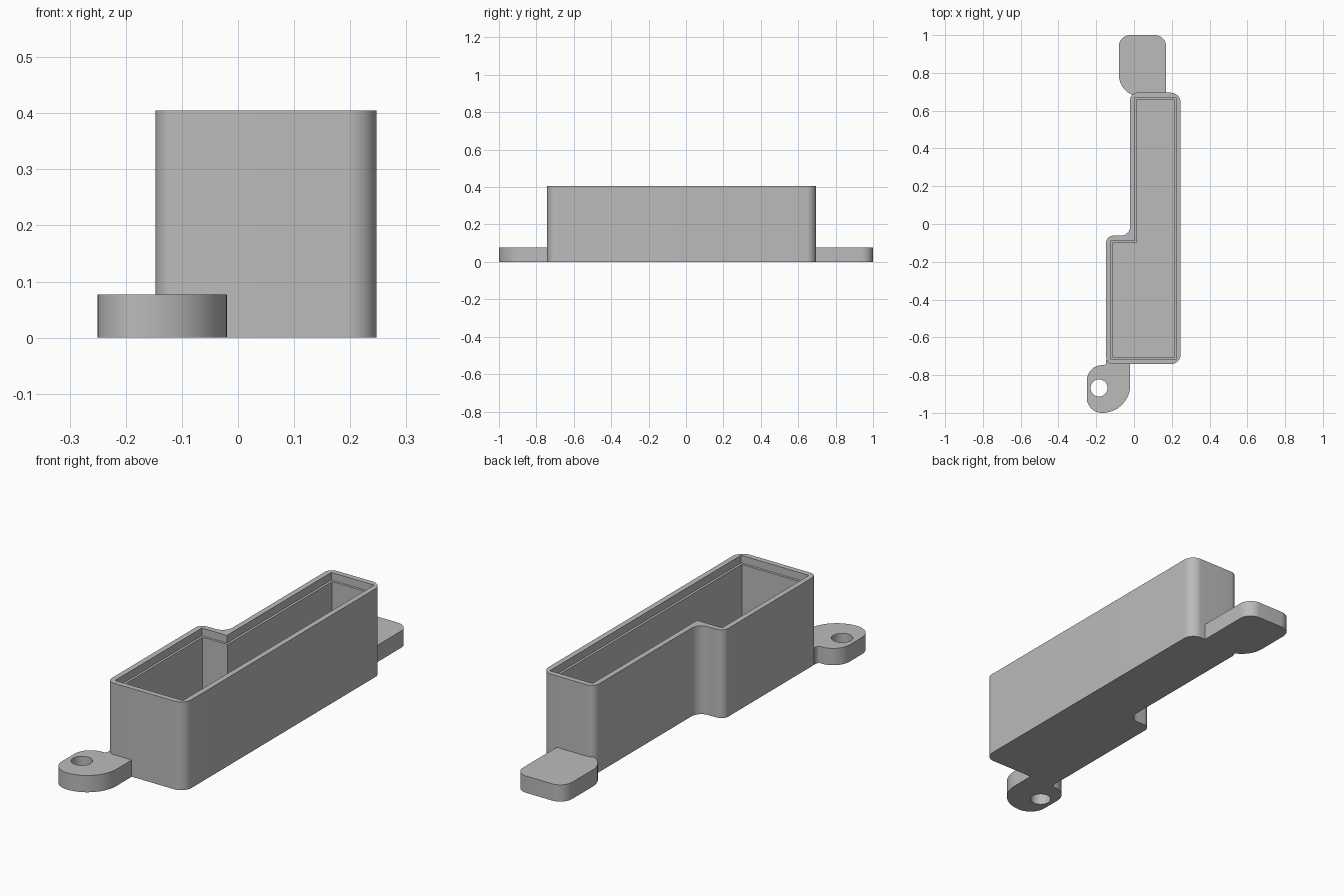
import bpy, bmesh, math
from mathutils import Vector

cube = bpy.data.objects.get("Cube")
if cube:
    bpy.data.objects.remove(cube, do_unlink=True)

grey = bpy.data.materials.new("plain grey")
grey.use_nodes = True
colour = (0.5, 0.5, 0.5, 1)
grey.diffuse_color = colour
grey.node_tree.nodes["Principled BSDF"].inputs["Base Color"].default_value = colour


def rounded(corners, steps=10):
    """Outline from (x, y, radius) corners, each replaced by a tangent arc."""
    points = []
    for i, (x, y, r) in enumerate(corners):
        p = Vector((x, y))
        if r == 0:
            points.append(p)
            continue
        a = (Vector(corners[i - 1][:2]) - p).normalized()
        b = (Vector(corners[(i + 1) % len(corners)][:2]) - p).normalized()
        half = a.angle(b) / 2
        centre = p + (a + b).normalized() * r / math.sin(half)
        start = p + a * r / math.tan(half) - centre
        end = p + b * r / math.tan(half) - centre
        for k in range(steps + 1):
            t = k / steps
            points.append(centre + start.lerp(end, t).normalized() * r)
    return points


def prism(name, outline, low, high):
    bm = bmesh.new()
    base = bm.faces.new([bm.verts.new((p.x, p.y, low)) for p in outline])
    top = bmesh.ops.extrude_face_region(bm, geom=[base])["geom"]
    bmesh.ops.translate(bm, vec=(0, 0, high - low),
                        verts=[v for v in top if isinstance(v, bmesh.types.BMVert)])
    bmesh.ops.recalc_face_normals(bm, faces=bm.faces)
    mesh = bpy.data.meshes.new(name)
    bm.to_mesh(mesh)
    bm.free()
    mesh.materials.append(grey)
    obj = bpy.data.objects.new(name, mesh)
    bpy.context.collection.objects.link(obj)
    return obj


def select(obj):
    bpy.ops.object.select_all(action='DESELECT')
    obj.select_set(True)
    bpy.context.view_layer.objects.active = obj


def cut(obj, cutter):
    mod = obj.modifiers.new("cut", 'BOOLEAN')
    mod.operation, mod.solver, mod.object = 'DIFFERENCE', 'EXACT', cutter
    select(obj)
    bpy.ops.object.modifier_apply(modifier=mod.name)
    bpy.data.objects.remove(cutter, do_unlink=True)


def stepped(inset, right_r=0, left_r=0, inner_r=0):
    """Stepped housing plan, moved inwards by the wall thickness."""
    d = inset
    return rounded([(-0.147 + d, -0.742 + d, left_r), (0.247 - d, -0.742 + d, right_r),
                    (0.247 - d, 0.695 - d, right_r), (-0.02 + d, 0.695 - d, left_r),
                    (-0.02 + d, -0.062 - d, inner_r), (-0.147 + d, -0.062 - d, left_r)])


# Open housing with a shallow lid ledge inside the rim
height, tab_height = 0.405, 0.077
housing = prism("housing", stepped(0, 0.052, 0.036, 0.05), 0, height)
cut(housing, prism("lid_recess", stepped(0.025), height - 0.035, height + 0.1))
cut(housing, prism("cavity", stepped(0.036), 0.04, height + 0.1))

# Rear tab, with its inner left corner swept into the housing
rear_tab = prism("rear_tab", rounded([
    (0.17, 0.675, 0), (0.17, 1, 0.06), (-0.08, 1, 0.06),
    (-0.08, 0.71, 0.115), (0.0, 0.68, 0), (0.0, 0.675, 0)]), 0, tab_height)

# Front tab with a screw hole
front_tab = prism("front_tab", rounded([
    (-0.02, -0.72, 0), (-0.127, -0.72, 0), (-0.147, -0.72, 0), (-0.147, -0.747, 0.015),
    (-0.25, -0.747, 0.083), (-0.25, -1, 0.08), (-0.02, -1, 0.147)]), 0, tab_height)
hole = [Vector((-0.185 + 0.045 * math.cos(a), -0.868 + 0.045 * math.sin(a)))
        for a in (math.tau * k / 40 for k in range(40))]
cut(front_tab, prism("screw_hole", hole, -0.1, 0.2))

for part in (housing, rear_tab, front_tab):
    select(part)
    bpy.ops.object.shade_smooth_by_angle(angle=math.radians(30))
